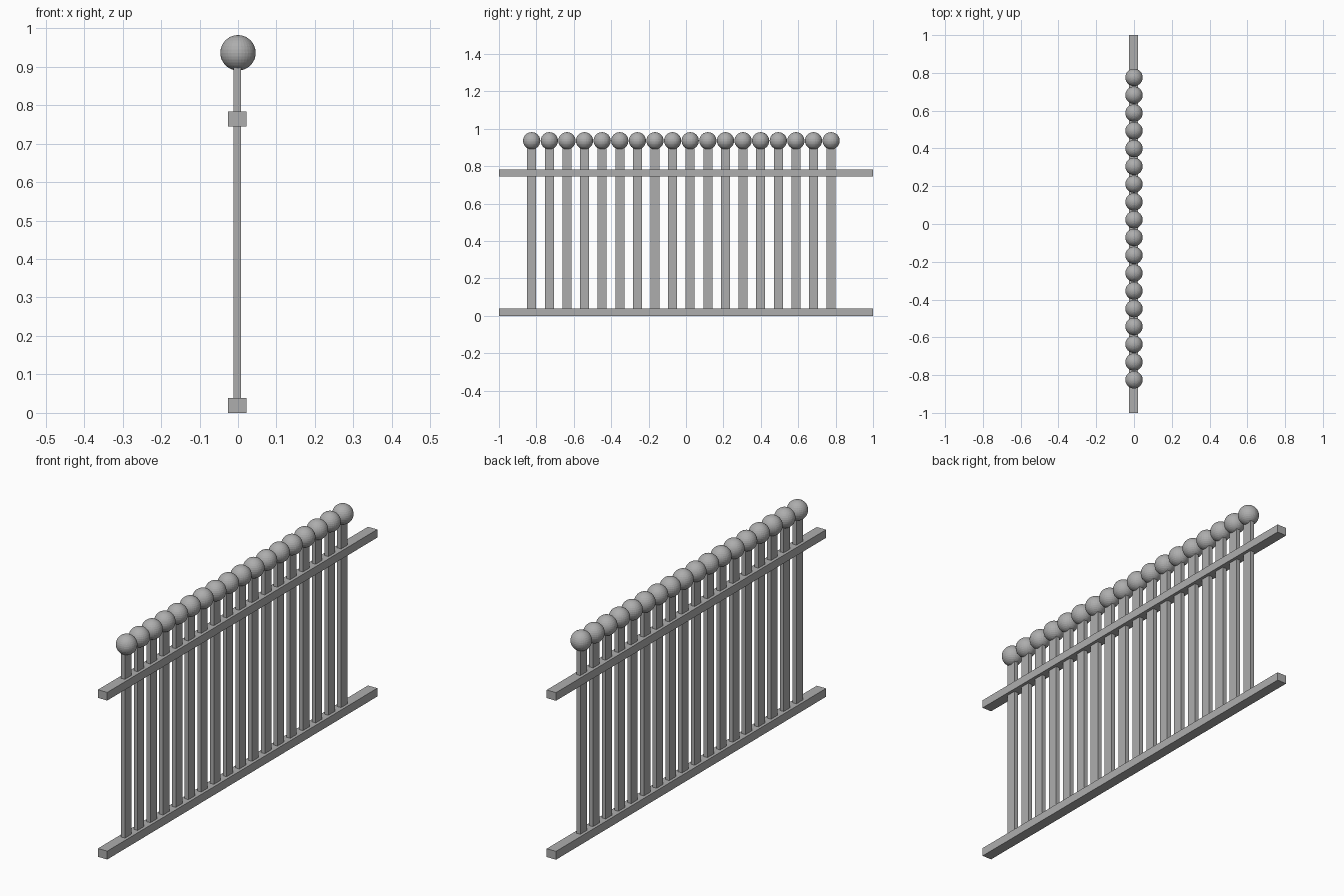
import bpy

if "Cube" in bpy.data.objects:
    bpy.data.objects.remove(bpy.data.objects["Cube"])

RAIL_X = -0.002      # rails and pickets sit just off the ball centres
COUNT = 18
Y_FIRST, Y_LAST = -0.825, 0.776

# Dark grey paint
grey = bpy.data.materials.new("dark_grey")
grey.diffuse_color = (0.42, 0.42, 0.42, 1)
grey.use_nodes = True
grey.node_tree.nodes["Principled BSDF"].inputs["Base Color"].default_value = grey.diffuse_color


def box(name, x, y, z, sx, sy, sz):
    bpy.ops.mesh.primitive_cube_add(size=1, location=(x, y, z))
    ob = bpy.context.object
    ob.name = name
    ob.scale = (sx, sy, sz)
    bpy.ops.object.transform_apply(location=False, rotation=False, scale=True)
    ob.data.materials.append(grey)
    return ob


# Horizontal rails
box("bottom_rail", RAIL_X, 0, 0.0195, 0.048, 2.0, 0.039)
box("top_rail", RAIL_X, 0, 0.764, 0.048, 2.0, 0.038)

# Pickets, each topped with a faceted ball finial
step = (Y_LAST - Y_FIRST) / (COUNT - 1)
for i in range(COUNT):
    y = Y_FIRST + i * step
    box(f"picket_{i + 1}", RAIL_X, y, 0.465, 0.02, 0.048, 0.87)
    bpy.ops.mesh.primitive_uv_sphere_add(segments=32, ring_count=16, radius=0.046,
                                         location=(0, y, 0.936))
    ball = bpy.context.object
    ball.name = f"ball_finial_{i + 1}"
    ball.data.materials.append(grey)
